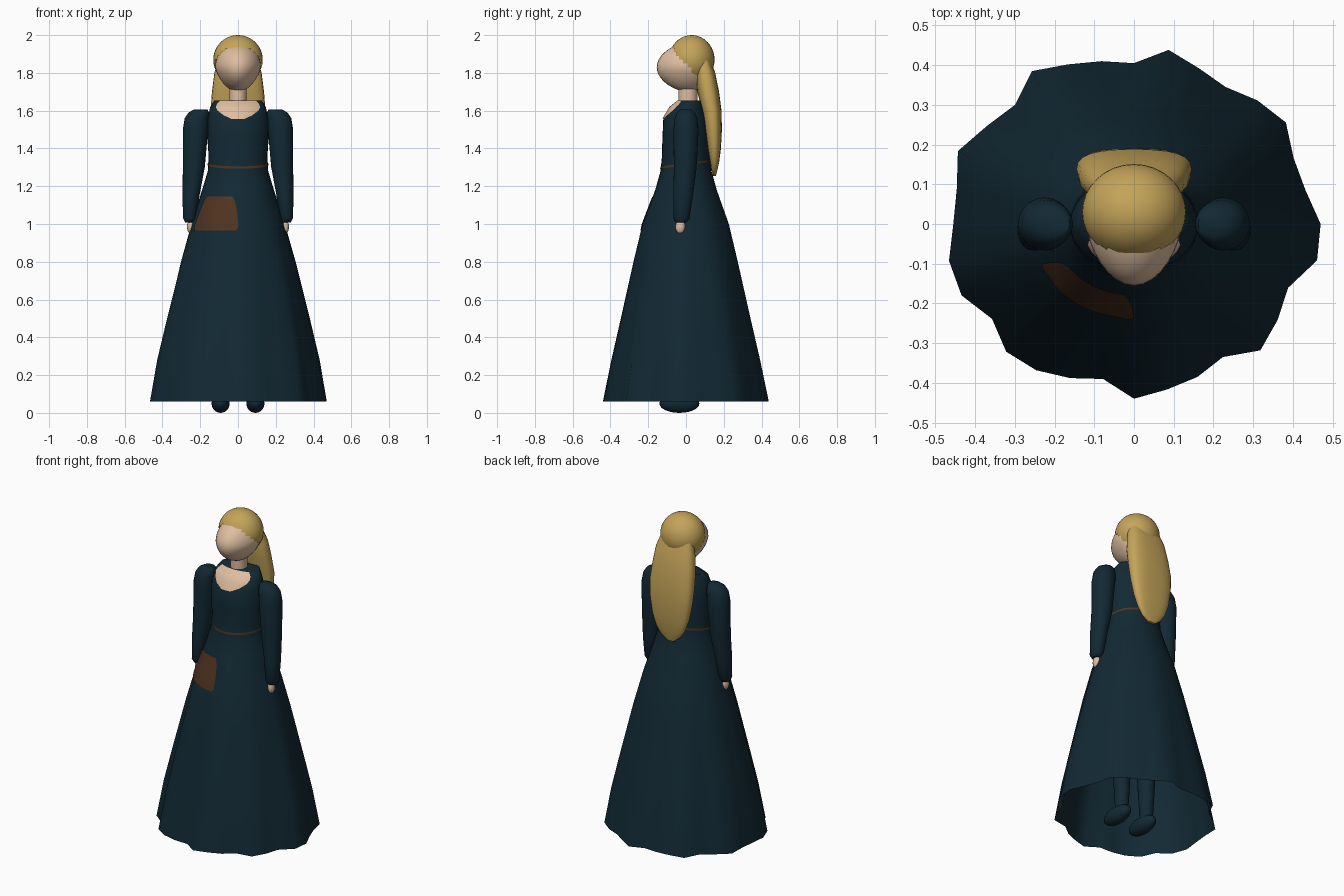
import bpy, bmesh, math
from mathutils import Vector

if "Cube" in bpy.data.objects:
    bpy.data.objects.remove(bpy.data.objects["Cube"])


def material(name, rgb):
    m = bpy.data.materials.new(name)
    m.use_nodes = True
    m.diffuse_color = (*rgb, 1)
    m.node_tree.nodes["Principled BSDF"].inputs["Base Color"].default_value = (*rgb, 1)
    return m


DRESS = material("dark teal cloth", (0.006, 0.022, 0.034))
SKIN = material("skin", (0.73, 0.51, 0.35))
HAIR = material("blonde hair", (0.55, 0.37, 0.10))
LEATHER = material("brown leather", (0.08, 0.033, 0.014))


def finish(name, bm, mat, angle=60):
    mesh = bpy.data.meshes.new(name)
    bm.to_mesh(mesh)
    bm.free()
    ob = bpy.data.objects.new(name, mesh)
    bpy.context.collection.objects.link(ob)
    mesh.materials.append(mat)
    bpy.ops.object.select_all(action='DESELECT')
    ob.select_set(True)
    bpy.context.view_layer.objects.active = ob
    bpy.ops.object.shade_smooth_by_angle(angle=math.radians(angle))
    return ob


def skin_rows(name, rows, mat, closed=True, bottom=True, top=True):
    """Bridge rows of points, listed from bottom to top."""
    bm = bmesh.new()
    rings = [[bm.verts.new(p) for p in row] for row in rows]
    n = len(rings[0])
    for a, b in zip(rings, rings[1:]):
        for i in range(n if closed else n - 1):
            j = (i + 1) % n
            bm.faces.new((a[i], a[j], b[j], b[i]))
    if closed and bottom:
        bm.faces.new(rings[0][::-1])
    if closed and top:
        bm.faces.new(rings[-1])
    return finish(name, bm, mat)


def oval(z, cx, cy, rx, ry, n=24, power=1.0):
    pts = []
    for i in range(n):
        a = math.tau * i / n
        c, s = math.cos(a), math.sin(a)
        pts.append((cx + rx * math.copysign(abs(c) ** power, c),
                    cy + ry * math.copysign(abs(s) ** power, s), z))
    return pts


def ellipsoid(name, centre, radii, mat, warp=None, keep=None, u=32, v=20):
    bm = bmesh.new()
    bmesh.ops.create_uvsphere(bm, u_segments=u, v_segments=v, radius=1)
    for vert in bm.verts:
        d = vert.co.copy()
        p = Vector([c + r * k for c, r, k in zip(centre, radii, d)])
        vert.co = warp(p, d) if warp else p
    if keep:
        drop = [f for f in bm.faces if not keep(f.calc_center_median())]
        bmesh.ops.delete(bm, geom=drop, context='FACES')
    return finish(name, bm, mat)


# Dress: oval sections (z, rx, ry, cy), with folds that grow toward the hem
SECTIONS = [(0.06, .44, .44, 0), (0.28, .41, .395, 0), (0.5, .365, .345, 0),
            (0.8, .298, .278, 0), (1.0, .245, .23, 0), (1.18, .19, .163, 0),
            (1.28, .16, .135, 0), (1.35, .155, .128, 0), (1.45, .162, .125, 0),
            (1.56, .16, .12, 0), (1.62, .147, .092, .008), (1.655, .125, .065, .025)]
FOLDS = [.47, .44, .435, .46, .44, .415, .425, .447, .405, .418, .435, .463,
         .424, .445, .48, .455, .455, .475, .47, .43, .455, .443, .42, .398,
         .44, .425, .417, .403, .45, .435, .42, .47]


def dress_point(degrees, z, lift=0.0):
    for lo, hi in zip(SECTIONS, SECTIONS[1:]):
        if z <= hi[0]:
            break
    t = (z - lo[0]) / (hi[0] - lo[0])
    rx, ry, cy = [a + (b - a) * t for a, b in zip(lo[1:], hi[1:])]
    k = (degrees % 360) / 360 * len(FOLDS)
    i = int(k) % len(FOLDS)
    fold = FOLDS[i] + (FOLDS[(i + 1) % len(FOLDS)] - FOLDS[i]) * (k - int(k))
    fade = max(0, (1.2 - z) / 1.14)
    f = 1 + (fold / .44 - 1) * fade
    a = math.radians(degrees)
    return ((rx * f + lift) * math.cos(a), cy + (ry * f + lift) * math.sin(a), z)


skin_rows("dress", [[dress_point(360 * i / 32, s[0]) for i in range(32)]
                    for s in SECTIONS], DRESS, bottom=False)


# Thin plates that follow the dress: rows of (z, first angle, last angle)
def plate(name, rows, mat, lift=0.004, n=16, tilt=0.0):
    pts = []
    for z, a0, a1 in rows:
        angles = [a0 + (a1 - a0) * i / n for i in range(n + 1)]
        pts.append([dress_point(a, z + tilt * (1 + math.sin(math.radians(a))), lift)
                    for a in angles])
    return skin_rows(name, pts, mat, closed=False)


plate("apron_pouch", [(.965, 208, 267), (.98, 205, 270), (1.0, 205, 270),
                      (1.06, 207, 269), (1.12, 211, 266), (1.145, 217, 262)], LEATHER)
plate("neckline", [(1.555, 259, 281), (1.575, 242, 298), (1.6, 226, 314),
                   (1.62, 219, 321), (1.635, 218, 322), (1.655, 224, 316)], SKIN)
plate("belt", [(1.293, 0, 360), (1.305, 0, 360)], LEATHER, lift=.003, n=64, tilt=.018)

# Neck and head, with the face drawn forward to a soft point
skin_rows("neck", [oval(z, 0, .01, .046, .05) for z in (1.62, 1.76)], SKIN)


def face_shape(p, d):
    p.y -= .045 * max(0, -d.y) ** 2
    p.x *= 1 + .22 * min(0, d.z)
    return p


ellipsoid("head", (0, .01, 1.83), (.121, .12, .13), SKIN, warp=face_shape)

# Hair cap with a stepped hairline, and the long fall behind
ellipsoid("hair_cap", (0, .03, 1.87), (.131, .121, .13), HAIR,
          keep=lambda c: c.z + 1.1 * c.y > 1.846)
FALL = [(1.255, .025, .158, .142), (1.285, .065, .166, .135), (1.33, .095, .176, .128),
        (1.4, .12, .185, .115), (1.5, .138, .19, .10), (1.6, .145, .188, .085),
        (1.7, .138, .175, .06), (1.8, .125, .155, .05), (1.88, .10, .125, .05)]
skin_rows("hair_fall", [oval(z, 0, (yb + yf) / 2, w, (yb - yf) / 2, power=.75)
                        for z, w, yb, yf in FALL], HAIR)

# Sleeves, hands, legs and shoes on both sides: rows of (z, cx, cy, rx, ry)
SLEEVE = [(1.008, .255, -.025, .024, .028), (1.03, .255, -.024, .036, .042),
          (1.15, .249, -.015, .045, .052), (1.3, .234, -.004, .058, .06),
          (1.5, .225, 0, .067, .067), (1.56, .218, 0, .064, .06),
          (1.59, .208, 0, .054, .048), (1.606, .198, 0, .036, .03)]
LEG = [(.06, .09, 0, .036, .038), (.3, .09, 0, .05, .05), (.9, .085, 0, .07, .07)]
for side, label in ((1, "left"), (-1, "right")):
    for part, rows in (("sleeve", SLEEVE), ("leg", LEG)):
        skin_rows(f"{label}_{part}",
                  [oval(z, side * cx, cy, rx, ry) for z, cx, cy, rx, ry in rows], DRESS)
    ellipsoid(f"{label}_hand", (side * .25, -.03, .985), (.02, .026, .038), SKIN, u=12, v=8)
    ellipsoid(f"{label}_shoe", (side * .092, -.035, .05), (.048, .106, .05), DRESS, u=20, v=12)
